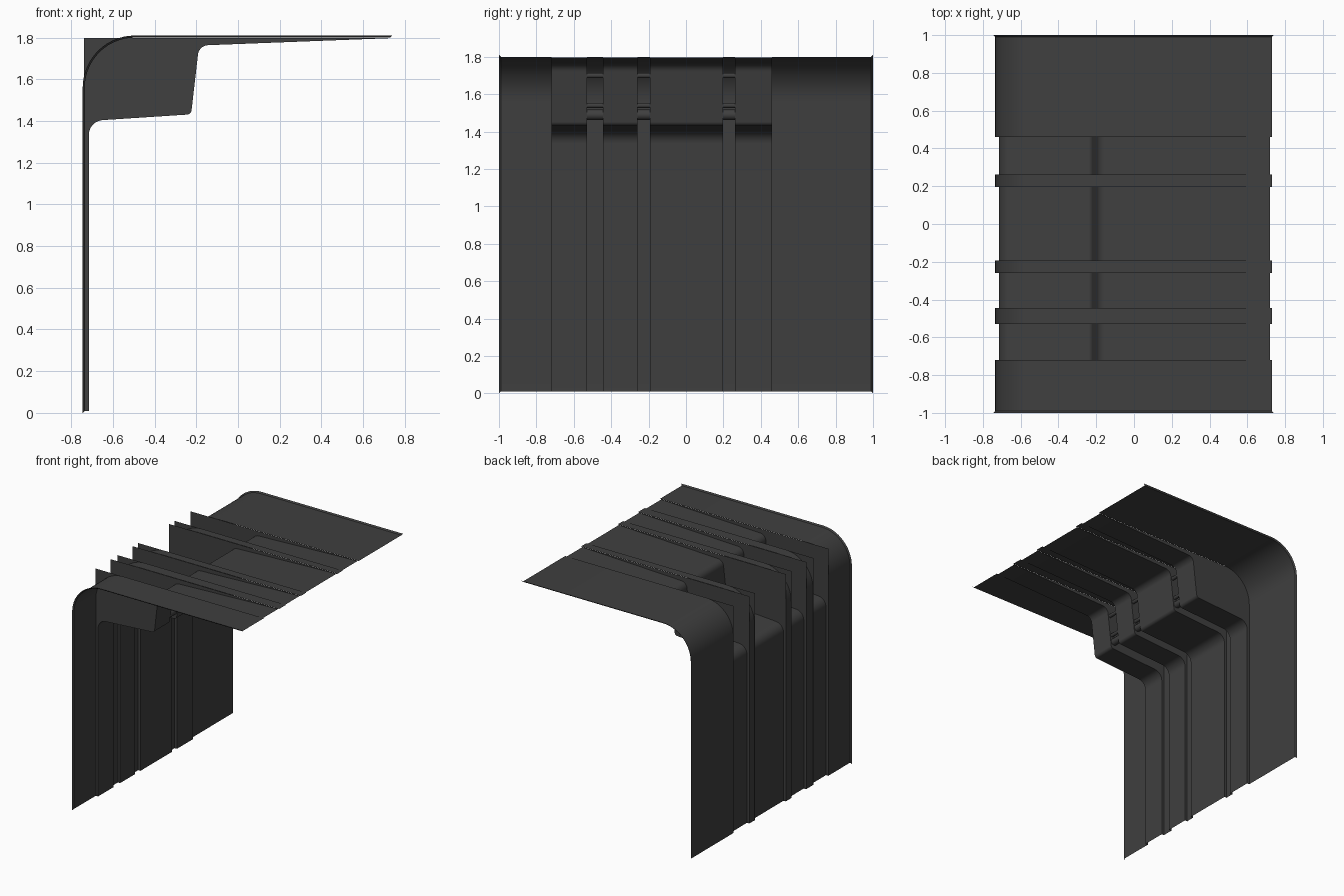
import bpy, bmesh, math
from mathutils import Vector

if "Cube" in bpy.data.objects:
    bpy.data.objects.remove(bpy.data.objects["Cube"])

dark = bpy.data.materials.new("dark_grey")
dark.diffuse_color = (0.05, 0.05, 0.05, 1)
dark.use_nodes = True
dark.node_tree.nodes["Principled BSDF"].inputs["Base Color"].default_value = dark.diffuse_color


def make(name, bm):
    mesh = bpy.data.meshes.new(name)
    bm.to_mesh(mesh)
    bm.free()
    ob = bpy.data.objects.new(name, mesh)
    bpy.context.collection.objects.link(ob)
    mesh.materials.append(dark)
    bpy.context.view_layer.objects.active = ob
    ob.select_set(True)
    bpy.ops.object.shade_smooth_by_angle(angle=math.radians(35))
    ob.select_set(False)
    return ob


def rounded(points, n=8):
    """Polyline from (x, z, radius) points with filleted corners."""
    out = []
    for i, (x, z, r) in enumerate(points):
        p = Vector((x, z))
        if r == 0:
            out.append(p)
            continue
        a = (Vector(points[i - 1][:2]) - p).normalized()
        b = (Vector(points[i + 1][:2]) - p).normalized()
        half = a.angle(b) / 2
        c = p + (a + b).normalized() * r / math.sin(half)
        d = r / math.tan(half)
        s, e = p + a * d - c, p + b * d - c
        for k in range(n + 1):
            v = s.lerp(e, k / n) if k in (0, n) else s.slerp(e, k / n)
            out.append(c + v.normalized() * r)
    return out


def sheet(name, rows):
    """Skin matching profiles placed at successive y values."""
    bm = bmesh.new()
    grid = [[bm.verts.new((p.x, y, p.y)) for p in prof] for y, prof in rows]
    for a, b in zip(grid, grid[1:]):
        for i in range(len(a) - 1):
            bm.faces.new((a[i], b[i], b[i + 1], a[i + 1]))
    return make(name, bm)


outer = rounded([(-0.735, 0.01, 0), (-0.735, 1.8, 0.24), (0.73, 1.8, 0)], 14)
flare = rounded([(-0.745, 0.0, 0), (-0.745, 1.81, 0.25), (0.74, 1.81, 0)], 14)
inner = rounded([(-0.715, 0.01, 0), (-0.715, 1.4, 0.07), (-0.225, 1.432, 0.025),
                 (-0.187, 1.762, 0.05), (0.72, 1.797, 0)])

# Full-height side covers with a slightly flared end lip
sheet("side_cover_a", [(-1.0, flare), (-0.99, outer), (-0.72, outer)])
sheet("side_cover_b", [(0.46, outer), (0.99, outer), (1.0, flare)])

# Raised ribs and the stepped panels between them
ribs = [(-0.53, -0.445), (-0.26, -0.193), (0.197, 0.262)]
edges = [-0.72] + [y for r in ribs for y in r] + [0.46]
for y0, y1 in ribs:
    sheet("rib", [(y0, outer), (y1, outer)])
for y0, y1 in zip(edges[::2], edges[1::2]):
    sheet("stepped_panel", [(y0, inner), (y1, inner)])

# Upright webs joining stepped panels to ribs and covers
bm = bmesh.new()
corner = [Vector((0.73, 1.799)), Vector((-0.738, 1.799)), Vector((-0.738, 0.01))]
for y in edges:
    bm.faces.new([bm.verts.new((p.x, y, p.y)) for p in inner + corner])
make("webs", bm)

# Small cross bars inside each rib channel at the step
for y0, y1 in ribs:
    for x, z, r in ((-0.212, 1.70, 0.014), (-0.23, 1.54, 0.014), (-0.25, 1.49, 0.028)):
        bpy.ops.mesh.primitive_cylinder_add(vertices=12, radius=r, depth=y1 - y0,
            location=(x, (y0 + y1) / 2, z), rotation=(math.pi / 2, 0, 0))
        bar = bpy.context.object
        bar.name = "cross_bar"
        bar.data.materials.append(dark)
        bpy.ops.object.shade_smooth_by_angle(angle=math.radians(35))
        bar.select_set(False)
